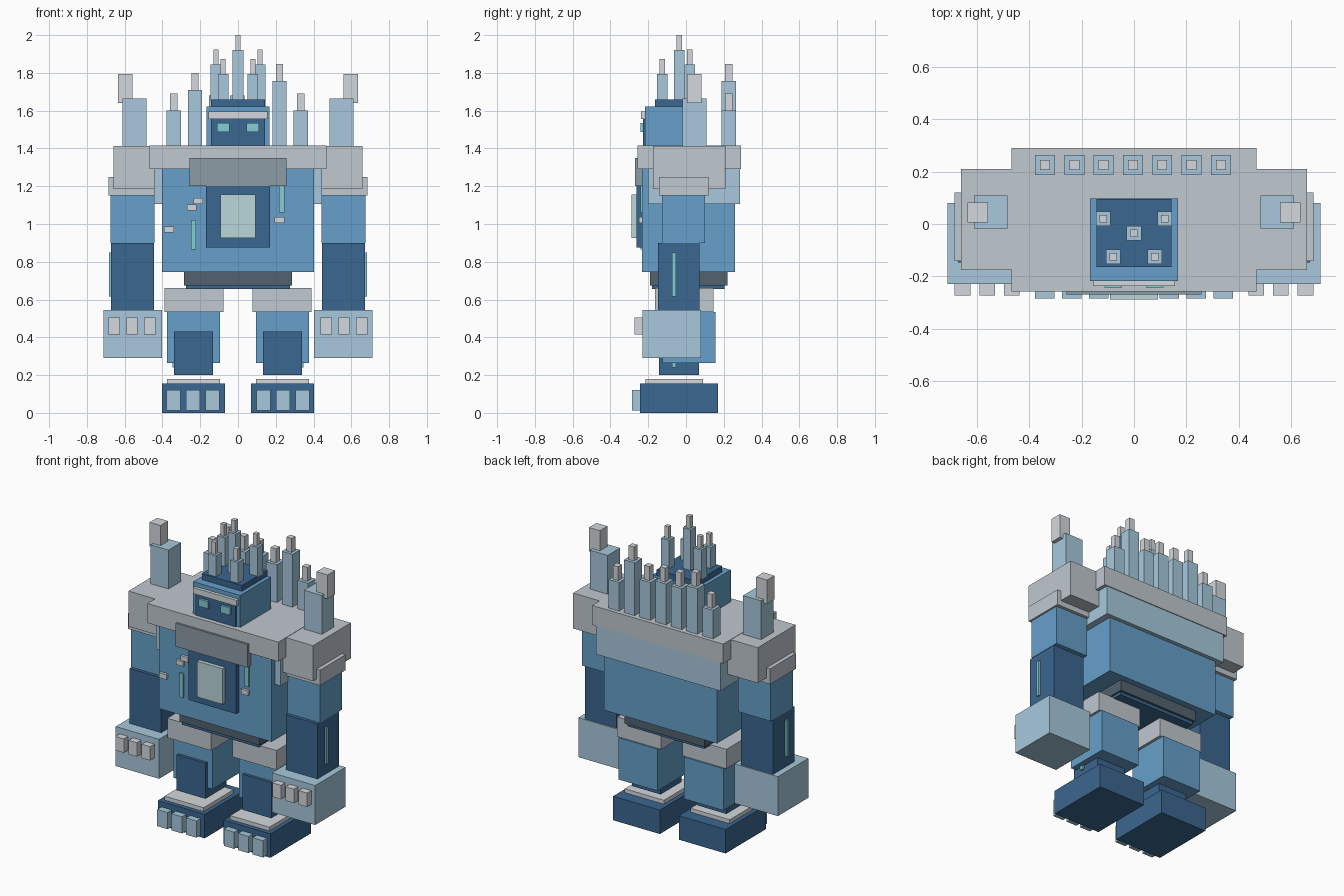
import bpy, bmesh
from mathutils import Vector


def material(name, rgb):
    m = bpy.data.materials.new(name)
    lin = [((c / 255 + 0.055) / 1.055) ** 2.4 for c in rgb]
    m.diffuse_color = (*lin, 1)
    return m


PALE = material("pale_blue", (168, 201, 221))
BLUE = material("mid_blue", (102, 160, 202))
DARK = material("dark_blue", (59, 103, 144))
GREY = material("armour_grey", (192, 200, 208))
LIGHT = material("light_grey", (212, 217, 221))
STEEL = material("steel", (140, 156, 166))
BELT = material("belt_grey", (82, 98, 110))
CYAN = material("cyan_light", (130, 205, 215))
SCREEN = material("core_glass", (187, 215, 219))


def box(name, x, y, z, mat):
    """Box from (min, max) ranges on each axis."""
    bm = bmesh.new()
    bmesh.ops.create_cube(bm, size=1)
    for v in bm.verts:
        v.co = Vector([(a + b) / 2 + c * (b - a) for (a, b), c in zip((x, y, z), v.co)])
    me = bpy.data.meshes.new(name)
    bm.to_mesh(me)
    bm.free()
    me.materials.append(mat)
    ob = bpy.data.objects.new(name, me)
    bpy.context.collection.objects.link(ob)
    return ob


def pair(name, x, y, z, mat):
    """The same box on the right and left side."""
    box(name + "_right", x, y, z, mat)
    box(name + "_left", (-x[1], -x[0]), y, z, mat)


def around(c, r):
    return (c - r, c + r)


def spike(name, x, y, base, mid, tip, r):
    """Pale column with a thinner grey tip."""
    box(name, around(x, r), around(y, r), (base, mid), PALE)
    box(name + "_tip", around(x, r / 2), around(y, r / 2), (mid, tip), LIGHT)


# Feet and toes
pair("foot", (0.068, 0.402), (-0.243, 0.17), (0, 0.155), DARK)
pair("ankle_plate", (0.095, 0.375), (-0.215, 0.09), (0.155, 0.18), LIGHT)
for i in range(3):
    pair(f"toe_{i}", around(0.135 + 0.103 * i, 0.037), (-0.285, -0.243), (0.012, 0.12), PALE)

# Legs
pair("shin", (0.132, 0.338), (-0.143, 0.07), (0.2, 0.43), DARK)
pair("shin_light", (0.33, 0.348), (-0.075, -0.053), (0.24, 0.4), CYAN)
pair("thigh", (0.095, 0.375), (-0.125, 0.155), (0.265, 0.535), BLUE)
pair("hip_armour", (0.077, 0.39), (-0.165, 0.145), (0.535, 0.66), GREY)

# Waist
box("pelvis", (-0.275, 0.275), (-0.18, 0.205), (0.655, 0.72), DARK)
box("belt", (-0.285, 0.285), (-0.19, 0.22), (0.675, 0.745), BELT)

# Torso
box("torso", (-0.403, 0.403), (-0.232, 0.26), (0.745, 1.29), BLUE)
box("upper_back", (-0.445, 0.445), (-0.2, 0.285), (1.105, 1.4), PALE)
box("shoulder_slab", (-0.468, 0.468), (-0.257, 0.29), (1.29, 1.416), GREY)
box("collar_plate", (-0.257, 0.257), (-0.27, -0.23), (1.2, 1.35), STEEL)
box("core_frame", (-0.17, 0.17), (-0.263, -0.23), (0.875, 1.22), DARK)
box("core", (-0.092, 0.092), (-0.288, -0.26), (0.925, 1.155), SCREEN)
box("chest_light_left", (-0.25, -0.222), (-0.242, -0.23), (0.865, 1.02), CYAN)
box("chest_light_right", (0.216, 0.245), (-0.242, -0.23), (1.06, 1.22), CYAN)
for i, (x, z) in enumerate([(-0.245, 1.087), (-0.21, 1.122), (-0.365, 0.97), (0.22, 1.022)]):
    box(f"chest_rivet_{i}", around(x, 0.026), (-0.248, -0.23), around(z, 0.016), LIGHT)

# Shoulders and arms
pair("shoulder_pad", (0.4, 0.66), (-0.176, 0.21), (1.185, 1.414), GREY)
pair("shoulder_rim", (0.44, 0.686), (-0.142, 0.12), (1.15, 1.25), GREY)
pair("upper_arm", (0.442, 0.675), (-0.127, 0.1), (0.9, 1.2), BLUE)
pair("forearm", (0.445, 0.672), (-0.148, 0.072), (0.545, 0.9), DARK)
pair("forearm_light", (0.665, 0.684), (-0.074, -0.053), (0.615, 0.848), CYAN)
pair("fist", (0.403, 0.713), (-0.23, 0.08), (0.29, 0.545), PALE)
for i in range(3):
    pair(f"knuckle_{i}", around(0.467 + 0.094 * i, 0.03), (-0.273, -0.23), (0.415, 0.505), LIGHT)
pair("shoulder_pylon", (0.484, 0.612), (-0.018, 0.108), (1.4, 1.665), PALE)
pair("pylon_tip", (0.558, 0.636), (0.006, 0.082), (1.64, 1.795), LIGHT)

# Head
box("head", (-0.168, 0.168), (-0.217, 0.098), (1.38, 1.622), BLUE)
box("head_cap", (-0.143, 0.143), (-0.165, 0.096), (1.622, 1.66), DARK)
box("face", (-0.143, 0.143), (-0.228, -0.21), (1.41, 1.56), DARK)
box("brow", (-0.157, 0.157), (-0.237, -0.21), (1.556, 1.595), LIGHT)
pair("eye", (0.046, 0.112), (-0.242, -0.22), (1.488, 1.535), CYAN)

# Crown spikes
for i, (x, y, mid) in enumerate([(-0.117, 0.02, 1.845), (0.117, 0.02, 1.845), (0, -0.035, 1.922),
                                 (-0.079, -0.125, 1.795), (0.079, -0.125, 1.795)]):
    spike(f"crown_spike_{i}", x, y, 1.655, mid, mid + 0.078, 0.028)

# Row of back spikes
for i, mid in enumerate([1.6, 1.71, 1.68, 1.68, 1.66, 1.757, 1.6]):
    spike(f"back_spike_{i}", -0.34 + 0.112 * i, 0.226, 1.4, mid, mid + 0.09, 0.038)
